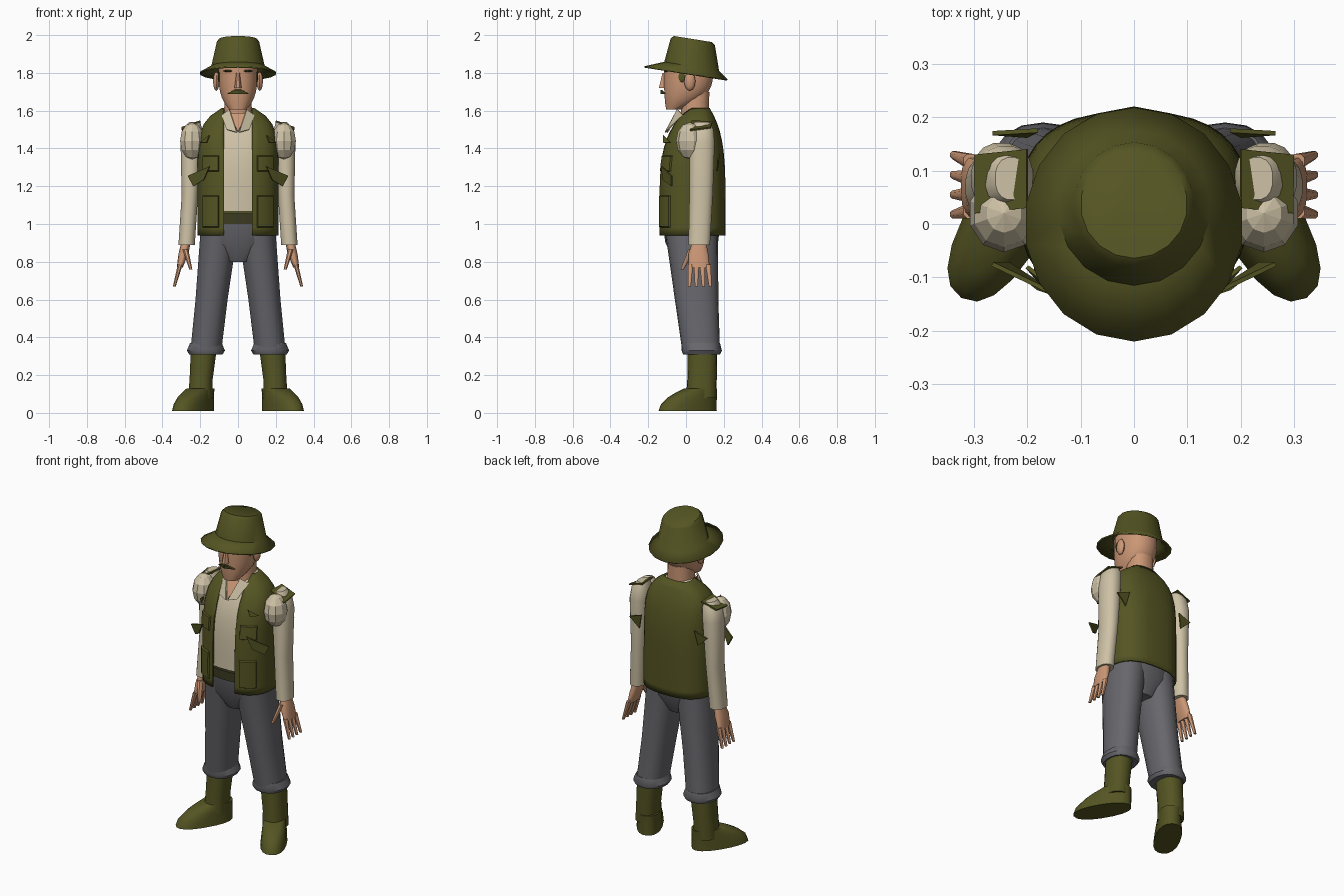
import bpy, bmesh, math

cube = bpy.data.objects.get("Cube")
if cube:
    bpy.data.objects.remove(cube, do_unlink=True)


def material(name, red, green, blue):
    mat = bpy.data.materials.new(name)
    mat.use_nodes = True
    mat.diffuse_color = (red, green, blue, 1)
    shader = mat.node_tree.nodes["Principled BSDF"]
    shader.inputs["Base Color"].default_value = mat.diffuse_color
    return mat


OLIVE = material("olive green", .09, .09, .017)
SKIN = material("skin", .6, .31, .18)
CREAM = material("cream cloth", .62, .54, .38)
GREY = material("grey cloth", .135, .135, .15)
DARK = material("dark belt", .045, .043, .015)


def finish(name, bm, mat, thickness=0, offset=-1, smooth=True):
    mesh = bpy.data.meshes.new(name)
    bm.to_mesh(mesh)
    bm.free()
    mesh.materials.append(mat)
    obj = bpy.data.objects.new(name, mesh)
    bpy.context.collection.objects.link(obj)
    if smooth:
        bpy.ops.object.select_all(action='DESELECT')
        obj.select_set(True)
        bpy.context.view_layer.objects.active = obj
        bpy.ops.object.shade_smooth_by_angle(angle=math.radians(45))
    if thickness:
        solidify = obj.modifiers.new("thickness", 'SOLIDIFY')
        solidify.thickness = thickness
        solidify.offset = offset


def skin_rings(rings, side=1, sides=16, power=2.3, turn=0, caps=True):
    """Join stacked ovals, bottom to top: x, y, z, half width, half depth."""
    bm = bmesh.new()
    loops = []
    cos_turn, sin_turn = math.cos(turn * side), math.sin(turn * side)
    for x, y, z, half_width, half_depth in rings:
        loop = []
        for i in range(sides):
            angle = math.tau * (i + .5) / sides
            c, s = math.cos(angle), math.sin(angle)
            u = half_width * math.copysign(abs(c) ** (2 / power), c)
            v = half_depth * math.copysign(abs(s) ** (2 / power), s)
            loop.append(bm.verts.new((side * x + u * cos_turn - v * sin_turn,
                                      y + u * sin_turn + v * cos_turn, z)))
        loops.append(loop)
    for lower, upper in zip(loops, loops[1:]):
        for i in range(sides):
            bm.faces.new((lower[i - 1], lower[i], upper[i], upper[i - 1]))
    if caps:
        bm.faces.new(reversed(loops[0]))
        bm.faces.new(loops[-1])
    return bm


def loft(name, mat, *rings, **options):
    finish(name, skin_rings(rings, **options), mat)


def ball(name, mat, centre, size, side=1, smooth=True):
    bm = bmesh.new()
    bmesh.ops.create_uvsphere(bm, u_segments=10, v_segments=6, radius=1)
    x, y, z = centre
    bmesh.ops.scale(bm, vec=size, verts=bm.verts)
    bmesh.ops.translate(bm, vec=(side * x, y, z), verts=bm.verts)
    finish(name, bm, mat, smooth=smooth)


def plate(name, mat, *points, side=1):
    bm = bmesh.new()
    bm.faces.new([bm.verts.new((side * x, y, z)) for x, y, z in points])
    finish(name, bm, mat, thickness=.008, offset=0, smooth=False)


def torso(bottom, shrink, steps=16):
    """Rings of the chest, straight below and rounding in to the neck."""
    rings = []
    for i in range(steps + 1):
        t = i / steps
        if t < bottom:
            continue
        rounding = 1 - t ** 5
        front = .01 - .155 * rounding
        back = .125 + .085 * rounding
        width = .085 + .13 * (1 - t ** 10)
        rings.append((0, (front + back) / 2, .94 + .675 * t,
                      width - shrink, (back - front) / 2 - shrink))
    return rings


# Vest: open front, raised pockets
bm = skin_rings(torso(bottom=0, shrink=0), sides=36, power=2.6, caps=False)
OPENING, POCKET = .075, .1
for x in (-POCKET, -OPENING, OPENING, POCKET):
    bmesh.ops.bisect_plane(bm, geom=bm.verts[:] + bm.edges[:] + bm.faces[:],
                           plane_co=(x, 0, 0), plane_no=(1, 0, 0))
front_faces = []
for face in bm.faces:
    centre = face.calc_center_median()
    if abs(centre.x) < OPENING and centre.y < .04:
        front_faces.append(face)
bmesh.ops.delete(bm, geom=front_faces, context='FACES')
for low, high in ((.98, 1.14), (1.28, 1.38)):
    for side in (-1, 1):
        pocket = []
        for face in bm.faces:
            centre = face.calc_center_median()
            if POCKET < side * centre.x < .19 and centre.y < 0 and low < centre.z < high:
                pocket.append(face)
        bmesh.ops.inset_region(bm, faces=pocket, thickness=.005, depth=.009)
finish("vest", bm, OLIVE, thickness=.01)

# Shirt, belt and hips
loft("shirt", CREAM, *torso(bottom=.15, shrink=.014), sides=28, power=2.6)
loft("belt", DARK, (0, .03, 1, .195, .16), (0, .03, 1.055, .195, .16), sides=28)
loft("hips", GREY, (0, .03, .8, .07, .09), (0, .03, .9, .19, .14),
     (0, .03, 1.01, .19, .155), sides=28)

# Neck, and a head narrowing toward the chin
loft("neck", SKIN, (0, .045, 1.5, .08, .075), (0, .05, 1.7, .07, .075))
HEAD_STEPS = 8
head = []
for i in range(HEAD_STEPS + 1):
    t = i / HEAD_STEPS
    chin = (1 - t) ** 4
    head.append((0, .014 - .08 * chin, 1.605 + .25 * t,
                 .105 * (1 - .57 * chin), .132 * (1 - .7 * chin)))
loft("head", SKIN, *head, sides=20, power=2.2)
loft("nose", SKIN, (0, -.12, 1.72, .02, .025), (0, -.115, 1.8, .01, .01), sides=8)
plate("throat", SKIN, (-.045, -.04, 1.585), (0, -.1, 1.485), (.045, -.04, 1.585))

# Hat: sloping brim and tapered crown, tipped back
bm = skin_rings([(0, 0, 1.8, .205, .22), (0, .03, 1.84, .143, .145),
                 (0, .036, 1.97, .113, .117), (0, .036, 1.985, .1, .1)],
                sides=18, power=2, caps=False)
top_edges = [e for e in bm.edges if e.is_boundary and e.verts[0].co.z > 1.9]
bmesh.ops.contextual_create(bm, geom=top_edges)
for vert in bm.verts:
    vert.co.z -= .16 * vert.co.y
bm.normal_update()
finish("hat", bm, OLIVE, thickness=.008)

for side, label in ((1, "left_"), (-1, "right_")):
    # Face details and collar
    ball(label + "ear", SKIN, (.115, .02, 1.755), (.018, .03, .05), side)
    ball(label + "eyebrow", DARK, (.05, -.105, 1.81), (.03, .009, .006), side)
    ball(label + "sideburn", OLIVE, (.1, -.02, 1.78), (.006, .02, .03), side)
    plate(label + "moustache", OLIVE, (0, -.13, 1.69), (.055, -.11, 1.69),
          (.02, -.13, 1.71), (0, -.13, 1.71), side=side)
    plate(label + "collar", CREAM, (.045, -.045, 1.605), (.085, -.015, 1.575),
          (.06, -.095, 1.5), (.006, -.11, 1.485), side=side)

    # Sleeve with a faceted shoulder cap
    loft(label + "sleeve", CREAM, (.272, .07, .89, .044, .058), (.255, .08, 1.15, .044, .063),
         (.248, .085, 1.43, .057, .068), (.24, .085, 1.5, .052, .062),
         (.23, .085, 1.54, .03, .04), side=side)
    ball(label + "shoulder", CREAM, (.243, .02, 1.44), (.067, .073, .098), side, smooth=False)

    # Hand
    loft(label + "palm", SKIN, (.308, .07, .77, .016, .056), (.29, .066, .84, .026, .054),
         (.273, .07, .91, .026, .036), side=side)
    for finger in range(4):
        y = .024 + .031 * finger
        tip_y = y + .006 * (finger - 1)
        loft(f"{label}finger_{finger}", SKIN, (.337, tip_y, .67, .008, .008),
             (.306, y, .785, .014, .015), side=side, sides=8)
    loft(label + "thumb", SKIN, (.25, -.02, .76, .009, .009), (.278, .03, .865, .016, .02),
         side=side, sides=8)

    # Trouser leg and rolled cuff
    loft(label + "trouser_leg", GREY, (.17, .08, .33, .083, .1), (.14, .056, .6, .086, .115),
         (.1, .03, .96, .1, .14), side=side, sides=18)
    loft(label + "cuff", GREY, (.17, .083, .31, .09, .098), (.17, .083, .33, .102, .107),
         (.17, .08, .37, .085, .1), side=side, sides=18)

    # Boot: the foot shortens toward the ankle, heel fixed, toe turned out
    heading = math.radians(30)
    foot = []
    for t in (0, .3, .6, .8, 1):
        length = .17 - .08 * t ** 2
        foot.append((.153 + length * math.sin(heading), .156 - length * math.cos(heading),
                     .01 + .12 * t, .074 - .01 * t, length))
    loft(label + "foot", OLIVE, *foot, side=side, sides=18, turn=heading)
    loft(label + "boot_shaft", OLIVE, (.2, .08, .08, .065, .08), (.195, .085, .18, .062, .078),
         (.18, .088, .35, .07, .078), side=side, sides=18)

    # Torn flaps around the armholes
    plate(label + "front_flap", OLIVE, (.15, -.13, 1.305), (.265, -.075, 1.255),
          (.235, -.075, 1.2), (.18, -.12, 1.235), side=side)
    plate(label + "chest_flap", OLIVE, (.15, -.12, 1.47), (.2, -.08, 1.43),
          (.165, -.12, 1.43), side=side)
    plate(label + "back_flap", OLIVE, (.18, .175, 1.37), (.265, .17, 1.34),
          (.2, .165, 1.28), side=side)
    plate(label + "shoulder_flap", OLIVE, (.2, .03, 1.545), (.297, .02, 1.495),
          (.298, .13, 1.51), (.2, .14, 1.54), side=side)
